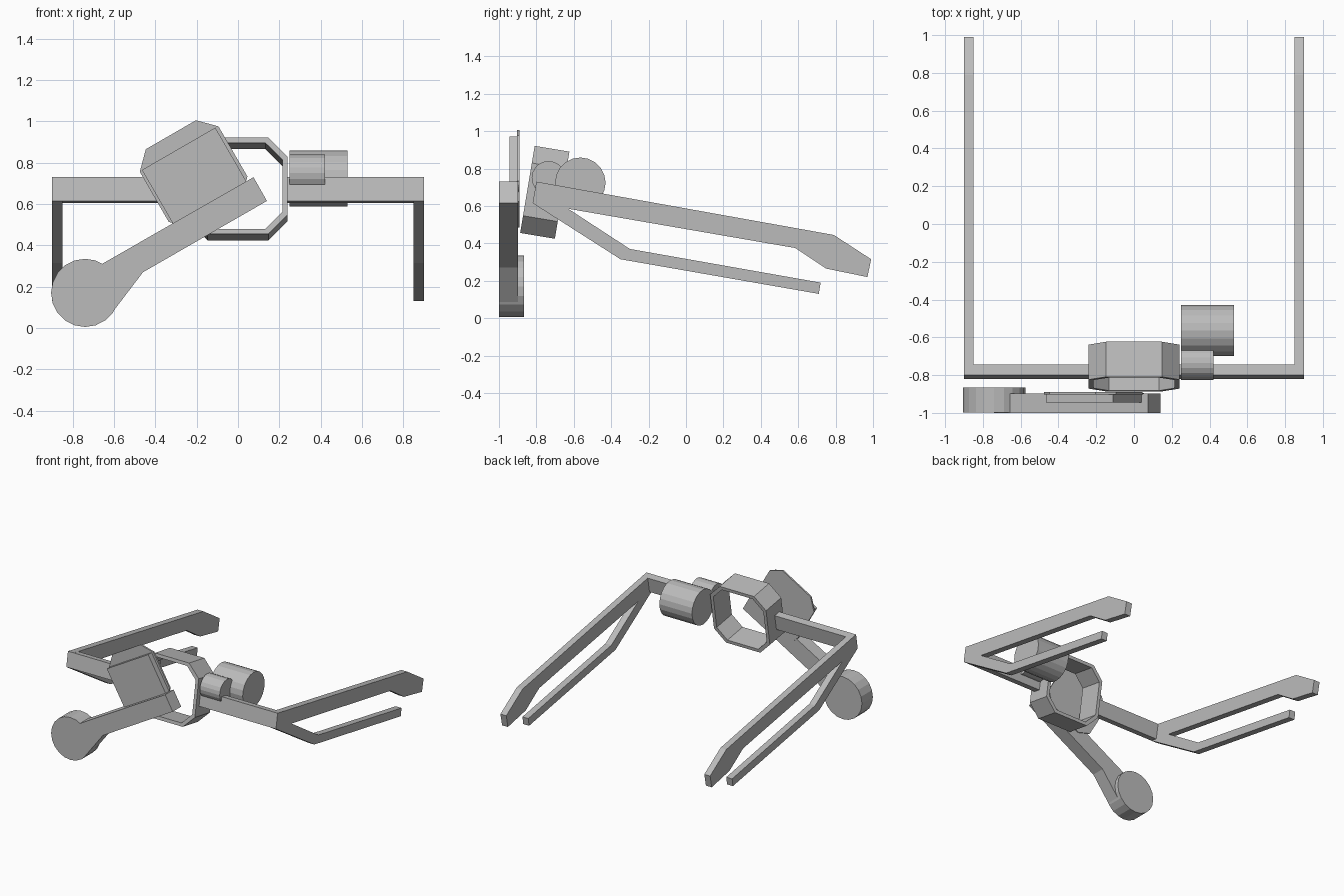
import bpy, bmesh, math
from mathutils import Vector, Matrix

cube = bpy.data.objects.get("Cube")
if cube:
    bpy.data.objects.remove(cube, do_unlink=True)

grey = bpy.data.materials.new("mid_grey")
grey.use_nodes = True
COLOUR = (0.5, 0.5, 0.5, 1)
grey.diffuse_color = COLOUR
grey.node_tree.nodes["Principled BSDF"].inputs["Base Color"].default_value = COLOUR


def finish(name, bm):
    bmesh.ops.recalc_face_normals(bm, faces=bm.faces)
    mesh = bpy.data.meshes.new(name)
    bm.to_mesh(mesh)
    bm.free()
    mesh.materials.append(grey)
    obj = bpy.data.objects.new(name, mesh)
    bpy.context.collection.objects.link(obj)
    return obj


def extrude(name, points, axis, start, end):
    """Extrude a 2D outline along x (points are y,z) or y (points are x,z)."""
    bm = bmesh.new()
    place = (lambda a, b: (start, a, b)) if axis == "x" else (lambda a, b: (a, start, b))
    face = bm.faces.new([bm.verts.new(place(a, b)) for a, b in points])
    new = bmesh.ops.extrude_face_region(bm, geom=[face])["geom"]
    shift = Vector((end - start, 0, 0) if axis == "x" else (0, end - start, 0))
    bmesh.ops.translate(bm, vec=shift, verts=[v for v in new if isinstance(v, bmesh.types.BMVert)])
    return finish(name, bm)


def circle(cx, cz, r, n=20):
    return [(cx + r * math.cos(math.tau * i / n), cz + r * math.sin(math.tau * i / n))
            for i in range(n)]


def octagon(w, h, c):
    return [(w, h - c), (w - c, h), (c - w, h), (-w, h - c),
            (-w, c - h), (c - w, -h), (w - c, -h), (w, c - h)]


def turned(points, cx, cz, angle):
    c, s = math.cos(angle), math.sin(angle)
    return [(cx + a * c - b * s, cz + a * s + b * c) for a, b in points]


# Forked temple arms and the brow bars, one pair per side
temple = [(-0.80, 0.73), (0.79, 0.445), (0.99, 0.315), (0.97, 0.22), (0.75, 0.265),
          (0.585, 0.375), (-0.63, 0.585), (-0.30, 0.37), (0.72, 0.19), (0.71, 0.13),
          (-0.35, 0.315), (-0.82, 0.615)]
brow = [(-0.80, 0.73), (-0.745, 0.72), (-0.766, 0.605), (-0.82, 0.615)]
for side, s in (("left", 1), ("right", -1)):
    extrude(side + "_temple_arm", temple, "x", s * 0.85, s * 0.90)
    extrude(side + "_brow_bar", brow, "x", s * 0.23, s * 0.86)

# Open eight-sided eyepiece ring, tipped with the frame
bm = bmesh.new()
loops = []
for outline in (octagon(0.24, 0.236, 0.093), octagon(0.215, 0.211, 0.083)):
    for y in (-0.094, 0.094):
        loops.append([bm.verts.new((x, y, z)) for x, z in outline])
outer_front, outer_back, inner_front, inner_back = loops
for a, b in ((outer_front, outer_back), (outer_back, inner_back),
             (inner_back, inner_front), (inner_front, outer_front)):
    for i in range(8):
        j = (i + 1) % 8
        bm.faces.new((a[i], a[j], b[j], b[i]))
tilt = Matrix.Translation((0, -0.755, 0.673)) @ Matrix.Rotation(math.radians(-9.5), 4, "X")
bmesh.ops.transform(bm, matrix=tilt, verts=bm.verts)
finish("eyepiece_ring", bm)

# Small and large drums beside the ring
extrude("small_drum", circle(-0.735, 0.75, 0.09), "x", 0.25, 0.42)
extrude("large_drum", circle(-0.565, 0.724, 0.135), "x", 0.25, 0.53)

# Swing arm with its pivot disc
swing = [(0.075, 0.73), (0.14, 0.615), (-0.46, 0.27), (-0.62, 0.06),
         (-0.74, 0.12), (-0.72, 0.27), (-0.65, 0.315)]
extrude("swing_arm", swing, "y", -1.0, -0.897)
extrude("pivot_disc", circle(-0.74, 0.17, 0.165), "y", -0.999, -0.865)

# Flip-up shutter: thin eight-sided plate with a raised block
angle = math.radians(30)
extrude("shutter_plate", turned(octagon(0.22, 0.22, 0.08), -0.215, 0.745, angle),
        "y", -0.903, -0.89)
block = [(-0.205, 0.145), (0.205, 0.145), (0.205, -0.18), (-0.205, -0.18)]
extrude("shutter_block", turned(block, -0.215, 0.742, angle), "y", -0.945, -0.896)
